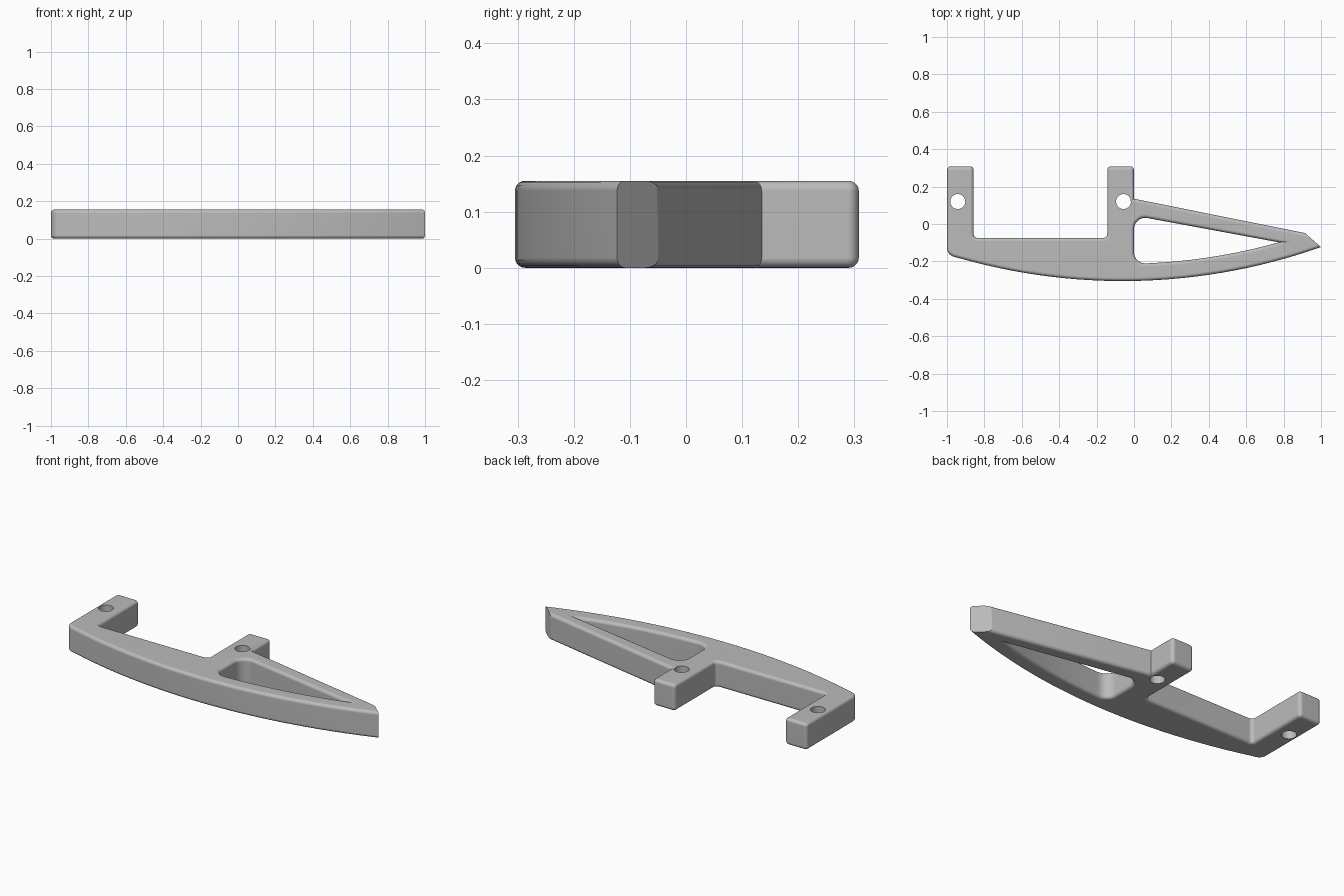
import bpy, bmesh, math
from mathutils import Vector

cube = bpy.data.objects.get("Cube")
if cube:
    bpy.data.objects.remove(cube)

HEIGHT, ROUND, STEPS = 0.155, 0.018, 5
CENTRE = Vector((-0.06, 2.875))


def arc(radius, x0, x1, count):
    """Points on the big shallow curve, from x0 to x1."""
    pts = []
    for i in range(count + 1):
        x = x0 + (x1 - x0) * i / count - CENTRE.x
        pts.append((CENTRE.x + x, CENTRE.y - math.sqrt(radius ** 2 - x ** 2), 0))
    return pts


def fillet(corners, steps=8):
    """Round each (x, y, radius) corner of a closed outline."""
    out = []
    for i, (x, y, r) in enumerate(corners):
        p = Vector((x, y))
        if r == 0:
            out.append(p)
            continue
        a = (Vector(corners[i - 1][:2]) - p).normalized()
        b = (Vector(corners[(i + 1) % len(corners)][:2]) - p).normalized()
        half = a.angle(b) / 2
        mid = p + (a + b).normalized() * r / math.sin(half)
        start = p + a * r / math.tan(half) - mid
        turn = start.angle_signed(p + b * r / math.tan(half) - mid)
        for k in range(steps + 1):
            t = -turn * k / steps
            c, s = math.cos(t), math.sin(t)
            out.append(mid + Vector((start.x * c - start.y * s, start.x * s + start.y * c)))
    return out


def inset(pts, d):
    """Mitred offset of a counter-clockwise outline, inwards for d > 0."""
    out = []
    for i, p in enumerate(pts):
        u = (p - pts[i - 1]).normalized()
        v = (pts[(i + 1) % len(pts)] - p).normalized()
        n = Vector((-u.y - v.y, u.x + v.x)).normalized()
        out.append(p + n * d / n.dot(Vector((-u.y, u.x))))
    return out


def wall(bm, pts, sign):
    """Skin an outline with rounded rims; return its bottom and top edges."""
    layers = [(0, 0), (HEIGHT, 0)]
    if sign:
        quarter = [k * math.pi / 2 / STEPS for k in range(STEPS + 1)]
        low = [(ROUND * (1 - math.sin(t)), ROUND * (1 - math.cos(t))) for t in quarter]
        low.reverse()
        layers = low + [(HEIGHT - z, d) for z, d in reversed(low)]
    rings = [[bm.verts.new((p.x, p.y, z)) for p in inset(pts, sign * d)] for z, d in layers]
    for lo, hi in zip(rings, rings[1:]):
        for i in range(len(pts)):
            bm.faces.new((lo[i - 1], lo[i], hi[i], hi[i - 1]))
    return [[bm.edges.get((r[i - 1], r[i])) for i in range(len(r))] for r in (rings[0], rings[-1])]


# Outlines: bracket with two arms, triangular window, pin holes
outer = fillet([(0, 0.135, 0), (0, 0.308, 0.02), (-0.143, 0.308, 0.02),
                (-0.143, -0.074, 0.02), (-0.857, -0.074, 0.02),
                (-0.857, 0.308, 0.02), (-1, 0.308, 0.02),
                (-1, -0.166, 0.05)] + arc(3.18, -1, 1.1, 30)[1:])
window = fillet([(0, 0.045, 0.06), (0, -0.213, 0.06)] + arc(3.088, 0, 0.775, 10)[1:])
pins = [[Vector((x + 0.04 * math.cos(k * math.pi / 16), 0.12 + 0.04 * math.sin(k * math.pi / 16)))
         for k in range(32)] for x in (-0.942, -0.056)]

bm = bmesh.new()
bottom, top = [], []
for pts, sign in [(outer, 1), (window, -1)] + [(p, 0) for p in pins]:
    lo, hi = wall(bm, pts, sign)
    bottom += lo
    top += hi
for edges, z in ((bottom, -1), (top, 1)):
    bmesh.ops.triangle_fill(bm, use_beauty=True, use_dissolve=False, edges=edges, normal=(0, 0, z))

# Slanted cut across the pointed end
a, b = Vector((0.922, -0.055, 0)), Vector((1, -0.123, 0))
along = b - a
bmesh.ops.bisect_plane(bm, geom=bm.verts[:] + bm.edges[:] + bm.faces[:], plane_co=a,
                       plane_no=(-along.y, along.x, 0), clear_outer=True)
bmesh.ops.contextual_create(bm, geom=[e for e in bm.edges if e.is_boundary])
bmesh.ops.recalc_face_normals(bm, faces=bm.faces[:])

mesh = bpy.data.meshes.new("curved_bracket")
bm.to_mesh(mesh)
bm.free()
bracket = bpy.data.objects.new("curved_bracket", mesh)
bpy.context.collection.objects.link(bracket)

# Plain grey material
grey = bpy.data.materials.new("light_grey")
grey.use_nodes = True
colour = (0.5, 0.5, 0.5, 1)
grey.diffuse_color = colour
grey.node_tree.nodes["Principled BSDF"].inputs["Base Color"].default_value = colour
mesh.materials.append(grey)

# Smooth shading with crisp flats
bpy.context.view_layer.objects.active = bracket
bracket.select_set(True)
bpy.ops.object.shade_smooth_by_angle(angle=math.radians(30))
normals = bracket.modifiers.new("flat_faces", 'WEIGHTED_NORMAL')
normals.keep_sharp = True
